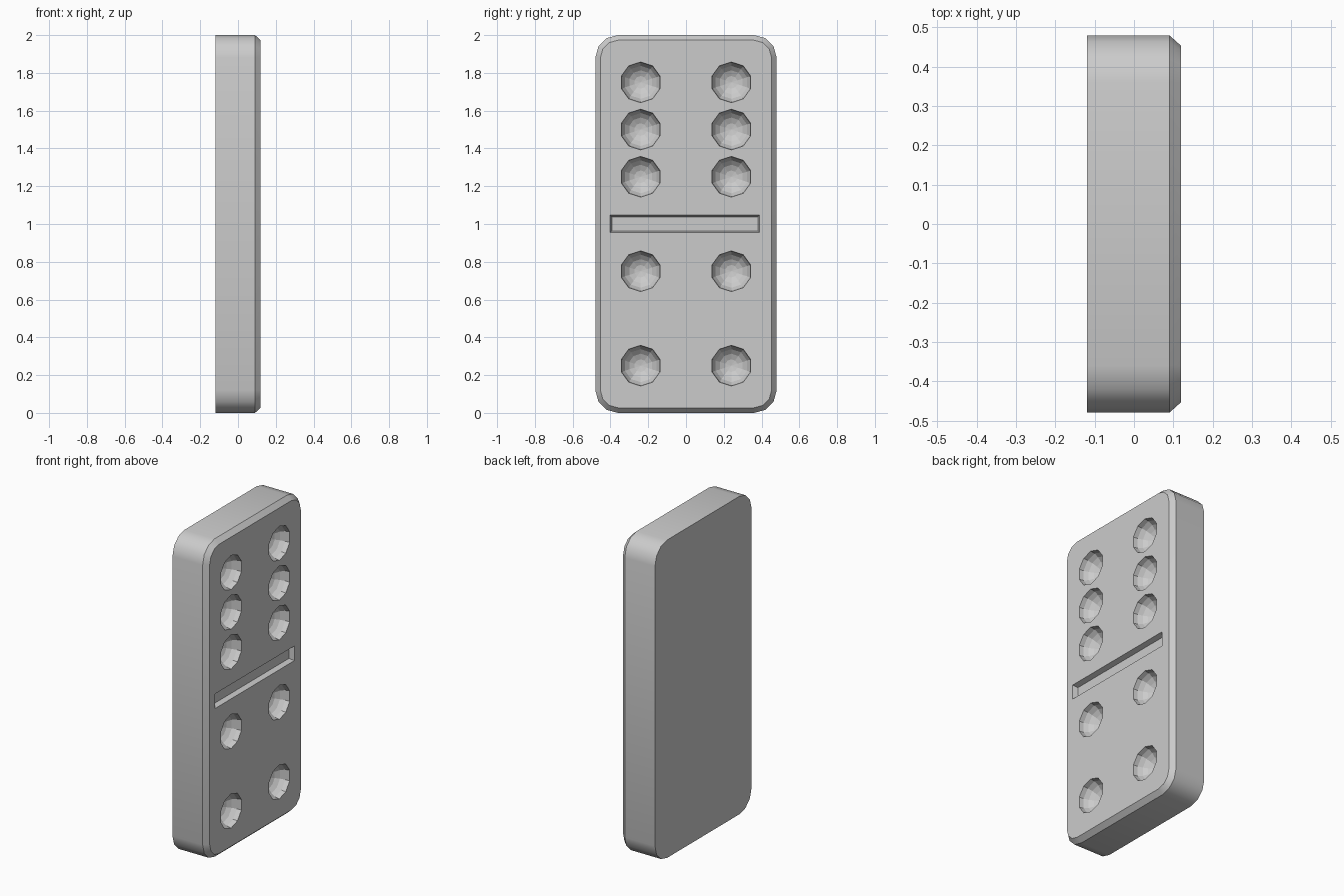
import bpy, bmesh
from math import sin, cos, pi, radians
from mathutils import Matrix

if "Cube" in bpy.data.objects:
    bpy.data.objects.remove(bpy.data.objects["Cube"])

HALF_Y, HEIGHT, RADIUS = 0.48, 2.0, 0.12
BACK, RIM, FRONT, CHAMFER = -0.12, 0.09, 0.12, 0.027


def rounded_outline(inset):
    """Rounded rectangle in y, z with three facets per corner."""
    r, pts = RADIUS - inset, []
    cy, cz = HALF_Y - RADIUS, HEIGHT / 2 - RADIUS
    for q, (sy, sz) in enumerate([(1, 1), (-1, 1), (-1, -1), (1, -1)]):
        for k in range(4):
            a = (q + k / 3) * pi / 2
            pts.append((sy * cy + r * cos(a), HEIGHT / 2 + sz * cz + r * sin(a)))
    return pts


def rectangle(y0, y1, z0, z1, inset=0):
    return [(y0 + inset, z0 + inset), (y1 - inset, z0 + inset),
            (y1 - inset, z1 - inset), (y0 + inset, z1 - inset)]


def loft(bm, sections):
    """Bridge matching outlines at successive x positions and cap the ends."""
    loops = [[bm.verts.new((x, y, z)) for y, z in pts] for x, pts in sections]
    n = len(loops[0])
    for a, b in zip(loops, loops[1:]):
        for i in range(n):
            bm.faces.new((a[i], a[(i + 1) % n], b[(i + 1) % n], b[i]))
    bm.faces.new(loops[0][::-1])
    bm.faces.new(loops[-1])


def make_object(name, bm):
    bmesh.ops.recalc_face_normals(bm, faces=bm.faces)
    mesh = bpy.data.meshes.new(name)
    bm.to_mesh(mesh)
    bm.free()
    obj = bpy.data.objects.new(name, mesh)
    bpy.context.collection.objects.link(obj)
    return obj


# Tile body with a chamfered front rim
bm = bmesh.new()
loft(bm, [(BACK, rounded_outline(0)), (RIM, rounded_outline(0)),
          (FRONT, rounded_outline(CHAMFER))])
body = make_object("domino_tile", bm)
bpy.context.view_layer.objects.active = body
body.select_set(True)
bpy.ops.object.shade_smooth_by_angle(angle=radians(35))
for face in body.data.polygons:
    if len(face.vertices) > 4:
        face.use_smooth = False

# Cutter: ten faceted round dimples
bm = bmesh.new()
turn = Matrix.Rotation(pi / 2, 4, 'Y') @ Matrix.Rotation(pi / 2, 4, 'Z')
for y in (-0.24, 0.24):
    for z in (1.75, 1.5, 1.25, 0.75, 0.25):
        place = (Matrix.Translation((FRONT + 0.001, y, z))
                 @ Matrix.Diagonal((0.87, 1, 1, 1)) @ turn)
        bmesh.ops.create_uvsphere(bm, u_segments=10, v_segments=10,
                                  radius=0.108, matrix=place)

# Cutter: shallow dividing groove with sloped walls
groove = (-0.402, 0.39, 0.955, 1.047)
loft(bm, [(FRONT - 0.032, rectangle(*groove, inset=0.009)),
          (FRONT, rectangle(*groove)),
          (FRONT + 0.05, rectangle(*groove, inset=-0.014))])
cutter = make_object("dimple_and_groove_cutter", bm)
cutter.hide_render = True

# Carve the front face
carve = body.modifiers.new("carve", 'BOOLEAN')
carve.operation = 'DIFFERENCE'
carve.solver = 'EXACT'
carve.object = cutter
bpy.ops.object.modifier_apply(modifier=carve.name)
bpy.data.objects.remove(cutter)
